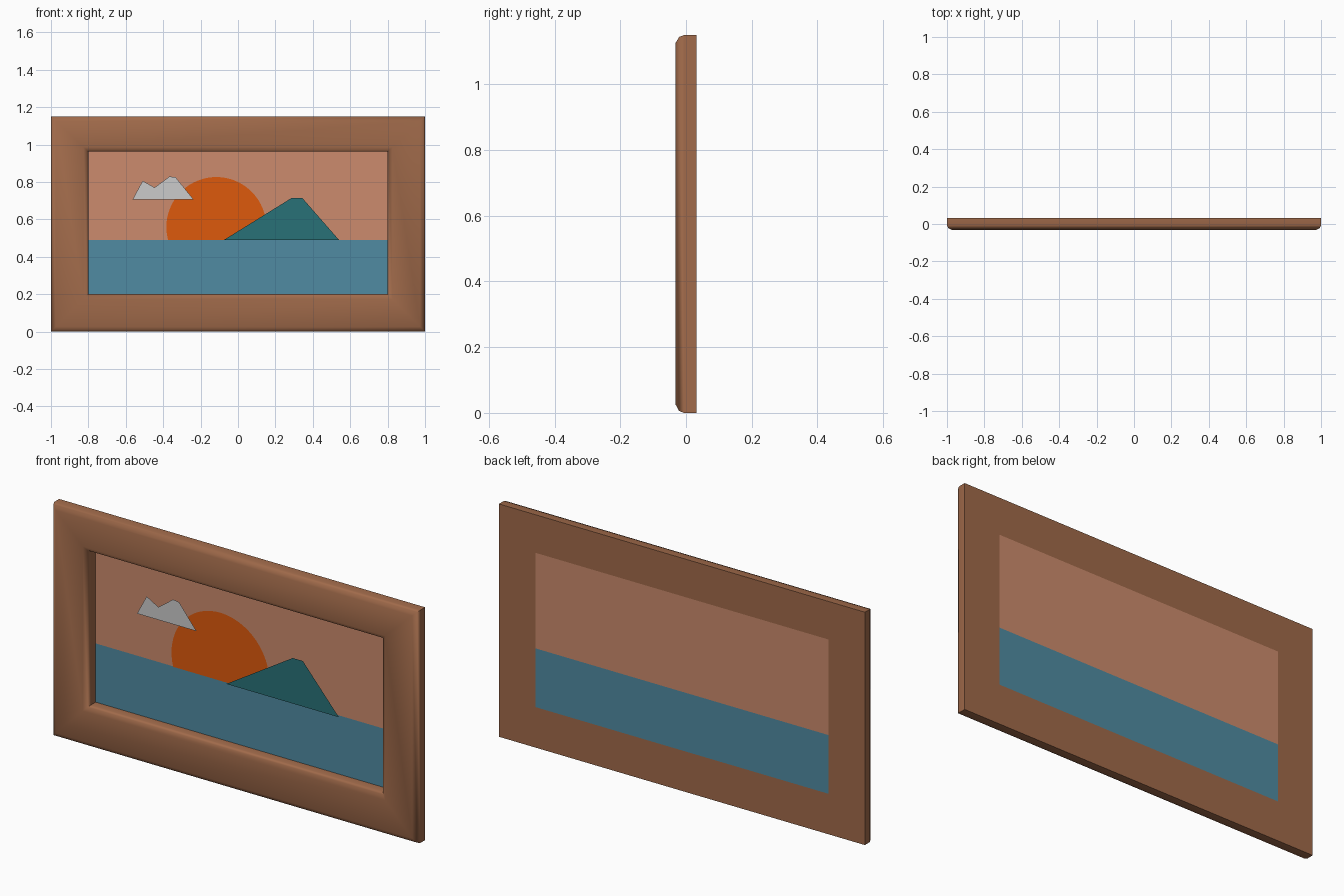
import bpy, bmesh, math

if "Cube" in bpy.data.objects:
    bpy.data.objects.remove(bpy.data.objects["Cube"])

H, BACK = 1.15, 0.032
SEA_Z, INNER_X, LOW, HIGH = 0.49, 0.8, 0.2, 0.962


def lin(c):
    c /= 255
    return c / 12.92 if c <= 0.04045 else ((c + 0.055) / 1.055) ** 2.4


def material(name, rgb):
    m = bpy.data.materials.new(name)
    m.diffuse_color = (*[lin(c) for c in rgb], 1)
    m.use_nodes = True
    m.node_tree.nodes["Principled BSDF"].inputs["Base Color"].default_value = m.diffuse_color
    return m


def add_object(name, bm, mat=None):
    me = bpy.data.meshes.new(name)
    bm.to_mesh(me)
    bm.free()
    ob = bpy.data.objects.new(name, me)
    bpy.context.collection.objects.link(ob)
    if mat:
        me.materials.append(mat)
    return ob


def flat_shape(name, pts, y, mat=None):
    """Single flat polygon facing the front, from (x, z) points."""
    bm = bmesh.new()
    f = bm.faces.new([bm.verts.new((x, y, z)) for x, z in pts])
    f.normal_update()
    if f.normal.y > 0:
        f.normal_flip()
    return add_object(name, bm, mat)


def rect(z0, z1):
    return [(-INNER_X, z0), (INNER_X, z0), (INNER_X, z1), (-INNER_X, z1)]


# Frame: rounded moulding profile swept around the mitred rectangle
# (share of the width towards the opening, depth)
edge = [(0, BACK), (0, -0.006), (0.03, -0.021), (0.13, -0.032)]
profile = edge + [(1 - t, y) for t, y in reversed(edge)]
outer = [(-1, 0), (1, 0), (1, H), (-1, H)]
inner = rect(LOW, HIGH)
bm = bmesh.new()
rings = [[bm.verts.new((a[0] + (b[0] - a[0]) * t, y, a[1] + (b[1] - a[1]) * t))
          for a, b in zip(outer, inner)] for t, y in profile]
for r in range(len(rings)):
    p, q = rings[r], rings[(r + 1) % len(rings)]
    for i in range(4):
        j = (i + 1) % 4
        bm.faces.new((p[i], p[j], q[j], q[i]))
bmesh.ops.recalc_face_normals(bm, faces=bm.faces)
frame = add_object("frame", bm, material("wood", (160, 106, 74)))
bpy.context.view_layer.objects.active = frame
frame.select_set(True)
bpy.ops.object.shade_smooth_by_angle(angle=math.radians(60))

# Backdrop: sky and sea, flush with the back of the frame
flat_shape("sky", rect(SEA_Z, HIGH), BACK, material("sky_pink", (204, 139, 109)))
flat_shape("sea", rect(LOW, SEA_Z), BACK, material("sea_blue", (80, 139, 162)))

# Sun: disc cut off at the horizon
cx, cz, r = -0.116, 0.559, 0.267
a0 = math.asin((SEA_Z - cz) / r)
n = 40
sun = []
for i in range(n + 1):
    a = a0 + (math.pi - 2 * a0) * i / n
    sun.append((cx + r * math.cos(a), cz + r * math.sin(a)))
flat_shape("sun", sun, 0.028, material("sun_orange", (222, 90, 12)))

# Mountain and cloud, standing slightly in front
flat_shape("mountain", [(-0.075, SEA_Z), (0.54, SEA_Z), (0.343, 0.715), (0.288, 0.715)],
           0.016, material("mountain_green", (40, 113, 119)))
flat_shape("cloud", [(-0.563, 0.707), (-0.238, 0.707), (-0.334, 0.825), (-0.366, 0.829),
                     (-0.446, 0.77), (-0.51, 0.806)], 0.016)
